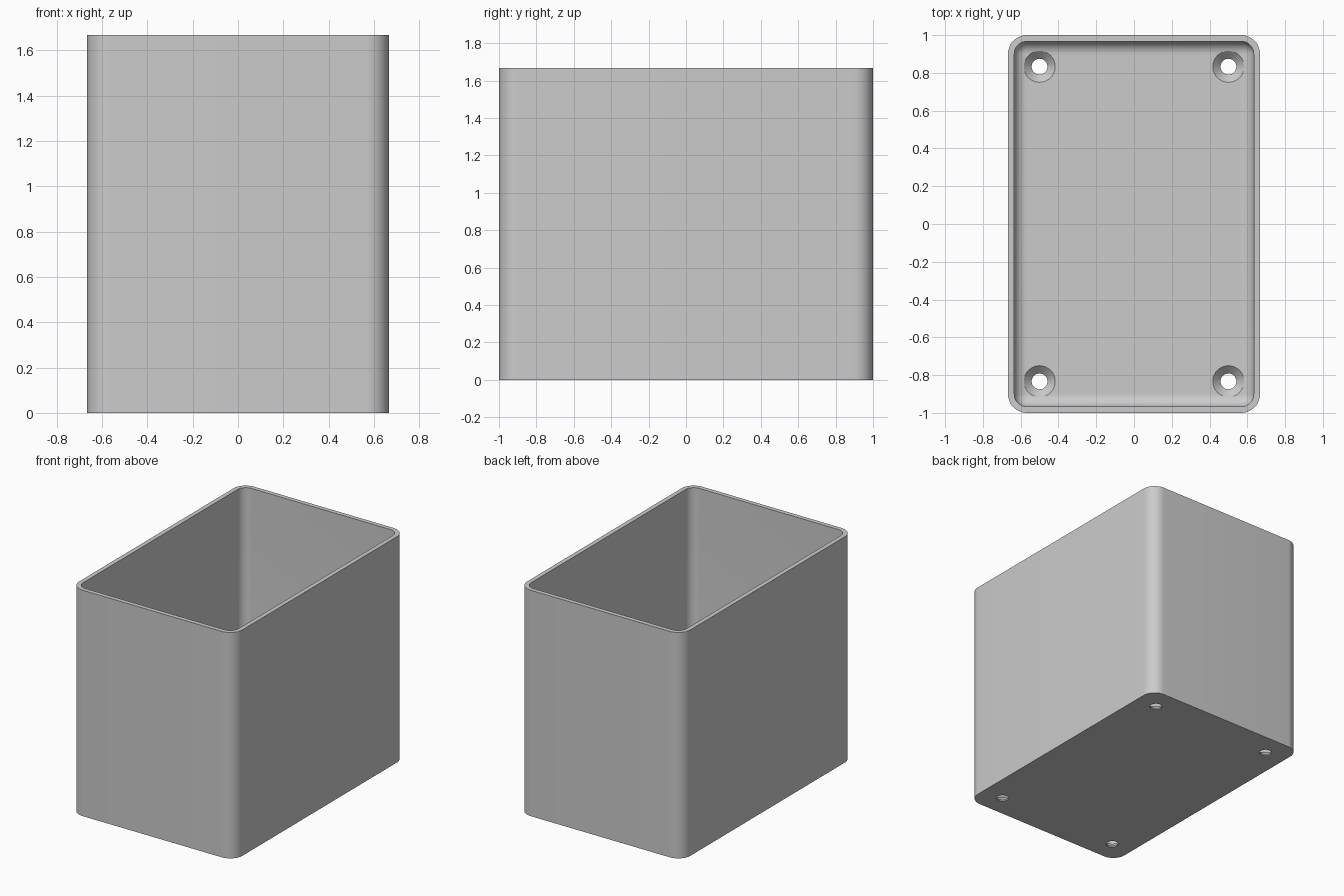
import bpy, bmesh
from math import sin, cos, pi

cube = bpy.data.objects.get("Cube")
if cube:
    bpy.data.objects.remove(cube, do_unlink=True)

HX, HY, HEIGHT = 0.667, 1.0, 1.667    # outer half sizes and height
WALL, FLOOR = 0.033, 0.05
CORNER, FILLET = 0.1, 0.066
STEPS = 12

grey = bpy.data.materials.new("plain grey")
grey.use_nodes = True
grey.diffuse_color = (0.6, 0.6, 0.6, 1)
grey.node_tree.nodes["Principled BSDF"].inputs["Base Color"].default_value = (0.6, 0.6, 0.6, 1)


def make_object(name, bm):
    bmesh.ops.recalc_face_normals(bm, faces=bm.faces)
    mesh = bpy.data.meshes.new(name)
    bm.to_mesh(mesh)
    bm.free()
    obj = bpy.data.objects.new(name, mesh)
    bpy.context.collection.objects.link(obj)
    mesh.materials.append(grey)
    return obj


def loft(bm, loops):
    """Join closed loops of points with quads and cap both ends."""
    rings = [[bm.verts.new(p) for p in loop] for loop in loops]
    for a, b in zip(rings, rings[1:]):
        for i in range(len(a)):
            j = (i + 1) % len(a)
            bm.faces.new((a[i], a[j], b[j], b[i]))
    bm.faces.new(rings[0])
    bm.faces.new(rings[-1])


def rounded_loop(inset, z):
    """Rounded rectangle, moved inwards from the outer wall."""
    r = CORNER - inset
    points = []
    for k, (sx, sy) in enumerate([(1, 1), (-1, 1), (-1, -1), (1, -1)]):
        for i in range(STEPS + 1):
            a = (k + i / STEPS) * pi / 2
            points.append((sx * (HX - CORNER) + r * cos(a),
                           sy * (HY - CORNER) + r * sin(a), z))
    return points


# Open box: outer wall, rim, inner wall and a rounded inner floor edge
loops = [rounded_loop(0, 0), rounded_loop(0, HEIGHT), rounded_loop(WALL, HEIGHT)]
for i in range(9):
    a = i / 8 * pi / 2
    loops.append(rounded_loop(WALL + FILLET * (1 - cos(a)),
                              FLOOR + FILLET * (1 - sin(a))))
bm = bmesh.new()
loft(bm, loops)
box = make_object("open_box", bm)

# Four countersunk screw holes through the floor
profile = [(0.042, -0.05), (0.042, FLOOR - 0.041), (0.083, FLOOR), (0.083, FLOOR + 0.1)]
bm = bmesh.new()
for sx in (-1, 1):
    for sy in (-1, 1):
        loft(bm, [[(sx * 0.5 + r * cos(i * pi / 16), sy * 0.833 + r * sin(i * pi / 16), z)
                   for i in range(32)] for r, z in profile])
cutter = make_object("hole_cutter", bm)
cutter.hide_render = True

cut = box.modifiers.new("screw holes", 'BOOLEAN')
cut.object = cutter
cut.operation = 'DIFFERENCE'
cut.solver = 'EXACT'
bpy.ops.object.select_all(action='DESELECT')
bpy.context.view_layer.objects.active = box
box.select_set(True)
bpy.ops.object.modifier_apply(modifier=cut.name)
bpy.data.objects.remove(cutter, do_unlink=True)
bpy.ops.object.shade_smooth_by_angle(angle=0.5)
